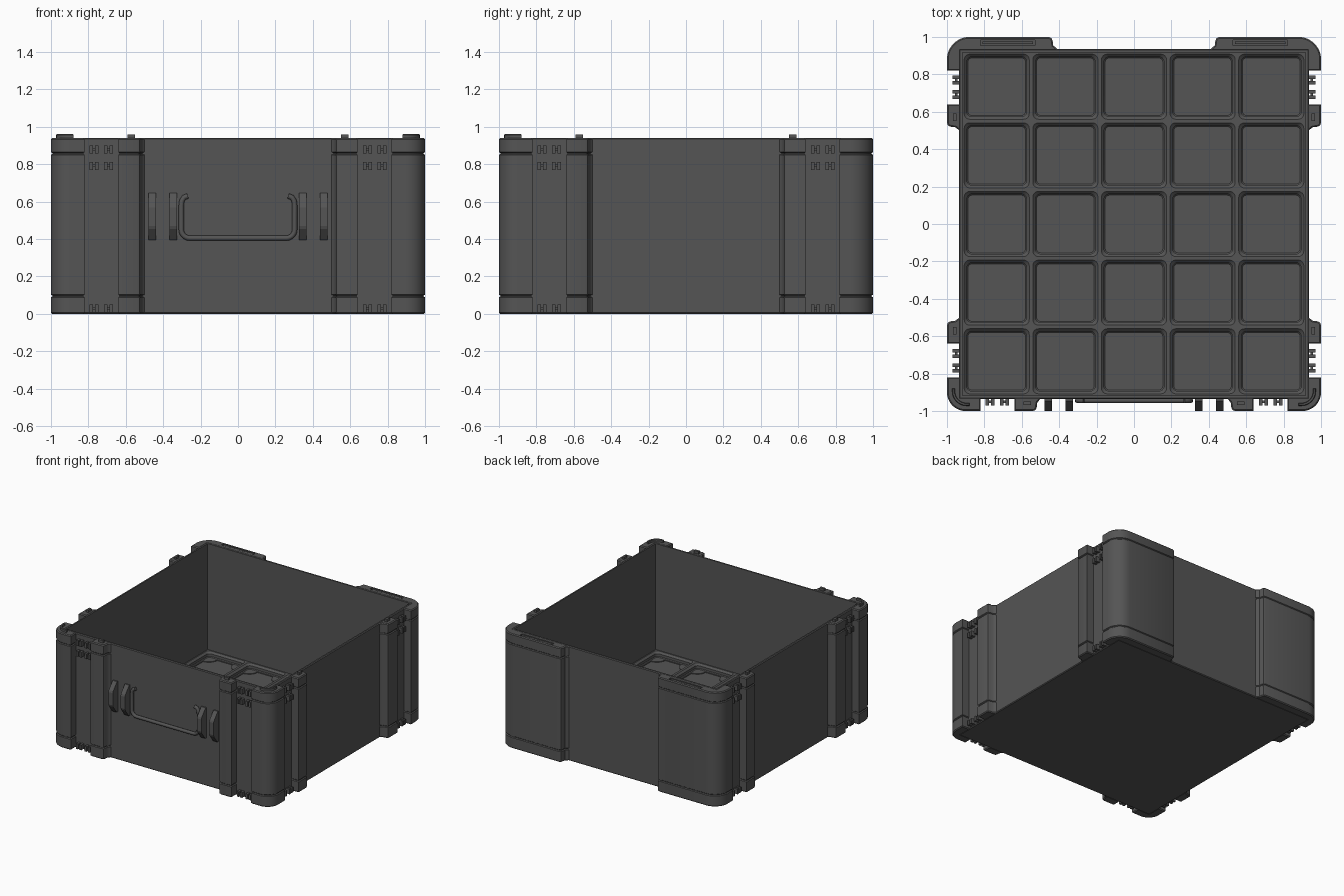
import bpy, bmesh, math
from mathutils import Vector

if "Cube" in bpy.data.objects:
    bpy.data.objects.remove(bpy.data.objects["Cube"])

grey = bpy.data.materials.new("dark_grey")
grey.diffuse_color = (0.09, 0.09, 0.09, 1)
grey.use_nodes = True
grey.node_tree.nodes["Principled BSDF"].inputs["Base Color"].default_value = grey.diffuse_color

TOP, WALL = 0.94, 0.935
PITCH, N = 0.367, 5
RIM = 0.07


def finish(name, bm, smooth=True):
    bmesh.ops.remove_doubles(bm, verts=bm.verts, dist=1e-5)
    bmesh.ops.recalc_face_normals(bm, faces=bm.faces)
    me = bpy.data.meshes.new(name)
    bm.to_mesh(me)
    bm.free()
    me.materials.append(grey)
    ob = bpy.data.objects.new(name, me)
    bpy.context.collection.objects.link(ob)
    if smooth:
        bpy.ops.object.select_all(action='DESELECT')
        ob.select_set(True)
        bpy.context.view_layer.objects.active = ob
        bpy.ops.object.shade_smooth_by_angle(angle=math.radians(35))
    return ob


def offset(pts, d):
    """Move a 2D outline inward by d with mitred corners."""
    area = sum(a[0] * b[1] - b[0] * a[1] for a, b in zip(pts, pts[1:] + pts[:1]))
    s = 1 if area > 0 else -1
    out = []
    for i, p in enumerate(pts):
        p = Vector(p)
        a = (p - Vector(pts[i - 1])).normalized()
        b = (Vector(pts[(i + 1) % len(pts)]) - p).normalized()
        na, nb = Vector((-a.y, a.x)) * s, Vector((-b.y, b.x)) * s
        out.append(p + (na + nb) * (d / (1 + na.dot(nb))))
    return out


def loft(bm, rings, cap_start=True, cap_end=True):
    """Join closed rings of 3D points with quads."""
    vs = [[bm.verts.new(p) for p in r] for r in rings]
    n = len(vs[0])
    for a, b in zip(vs, vs[1:]):
        for i in range(n):
            j = (i + 1) % n
            bm.faces.new((a[i], a[j], b[j], b[i]))
    if cap_start:
        bm.faces.new(vs[0])
    if cap_end:
        bm.faces.new(vs[-1])


def prism(bm, pts, levels):
    loft(bm, [[(p[0], p[1], z) for p in offset(pts, d)] for z, d in levels])


def box(bm, x0, x1, y0, y1, z0, z1):
    prism(bm, [(x0, y0), (x1, y0), (x1, y1), (x0, y1)], [(z0, 0), (z1, 0)])


def arc(cx, cy, r, a0, a1, n=12):
    return [(cx + r * math.cos(math.radians(a0 + (a1 - a0) * i / n)),
             cy + r * math.sin(math.radians(a0 + (a1 - a0) * i / n))) for i in range(n + 1)]


def rounded(h, r, n=6):
    pts = []
    for q in range(4):
        a = q * 90
        sx, sy = [(1, 1), (-1, 1), (-1, -1), (1, -1)][q]
        pts += arc(sx * (h - r), sy * (h - r), r, a, a + 90, n)
    return pts


def notched(h, r, n=6):
    """Square whose four corners are cut by concave arcs."""
    pts = []
    for q in range(4):
        sx, sy = [(1, 1), (-1, 1), (-1, -1), (1, -1)][q]
        pts += arc(sx * h, sy * h, r, q * 90 + 270, q * 90 + 180, n)
    return pts


# open box shell
bm = bmesh.new()
inner = PITCH * N / 2
sq = lambda h, z: [(h, h, z), (-h, h, z), (-h, -h, z), (h, -h, z)]
loft(bm, [sq(WALL - 0.006, 0), sq(WALL, 0.006), sq(WALL, TOP - 0.006),
          sq(WALL - 0.006, TOP), sq(inner, TOP), sq(inner, RIM)], cap_end=False)
finish("box_shell", bm, False)

# floor grid of recessed cells with corner pads
bm = bmesh.new()
steps = [(rounded(PITCH / 2, 0), RIM), (rounded(0.174, 0.03), RIM),
         (rounded(0.160, 0.028), 0.055), (rounded(0.160, 0.028), 0.034),
         (rounded(0.154, 0.022), 0.028), (notched(0.147, 0.075), 0.028),
         (notched(0.147, 0.075), 0.022)]
for i in range(N):
    for j in range(N):
        cx, cy = (i - 2) * PITCH, (j - 2) * PITCH
        loft(bm, [[(cx + x, cy + y, z) for x, y in p] for p, z in steps], cap_start=False)
finish("floor_grid", bm)

# corner bulges and side strips share the grooved height profile
G = 0.007
LEVELS = [(0, G), (G, 0), (0.088, 0), (0.093, G), (0.098, G), (0.103, 0),
          (0.85, 0), (0.855, G), (0.86, G), (0.865, 0), (TOP - G, 0), (TOP, G)]
IN = 0.926
front = [(0.82, -IN), (0.82, -1)] + arc(0.9, -0.9, 0.1, -90, 0) + \
        [(1, -0.82), (IN, -0.82), (IN, -IN)]
back = [(IN, IN), (IN, 0.82), (1, 0.82)] + arc(0.88, 0.88, 0.12, 0, 90) + \
       [(0.455, 1), (0.441, 0.994), (0.435, 0.98), (0.432, 0.955), (0.415, 0.94), (0.40, IN)]
strip = [(0.49, IN), (0.505, 0.94), (0.517, 0.955), (0.52, 0.98),
         (0.526, 0.994), (0.54, 1), (0.64, 1), (0.64, IN)]

for s, side in ((-1, "left"), (1, "right")):
    bm = bmesh.new()
    prism(bm, [(s * x, y) for x, y in front], LEVELS)
    finish("front_corner_" + side, bm)

    bm = bmesh.new()
    prism(bm, [(s * x, y) for x, y in back], LEVELS)
    corner = finish("back_corner_" + side, bm)

    # hinge recess in the top of the back corner
    bm = bmesh.new()
    box(bm, *sorted((s * 0.53, s * 0.82)), 0.955, 0.983, TOP - 0.02, TOP + 0.05)
    cutter = finish("hinge_recess_cutter_" + side, bm, False)
    cutter.hide_render = True
    cutter.hide_viewport = True
    mod = corner.modifiers.new("hinge_recess", 'BOOLEAN')
    mod.object, mod.operation, mod.solver = cutter, 'DIFFERENCE', 'EXACT'
    bm = bmesh.new()
    box(bm, *sorted((s * 0.54, s * 0.81)), 0.963, 0.975, TOP - 0.021, TOP - 0.004)
    finish("hinge_bar_" + side, bm, False)

    # raised curved lip on the front corner
    bm = bmesh.new()
    lip = [(0.88, -0.972)] + arc(0.895, -0.895, 0.077, -90, 0) + [(0.972, -0.88)] + \
          [(0.957, -0.88)] + arc(0.895, -0.895, 0.062, 0, -90) + [(0.88, -0.957)]
    prism(bm, [(s * x, y) for x, y in lip], [(TOP - 0.01, 0), (0.957, 0), (0.961, 0.003)])
    finish("corner_lip_" + side, bm)

# latch stations: strip, locating tab and ribs in the open slot
stations = [("front_left", lambda t, o: (-t, -o)), ("front_right", lambda t, o: (t, -o)),
            ("right_front", lambda t, o: (o, -t)), ("right_back", lambda t, o: (o, t)),
            ("left_front", lambda t, o: (-o, -t)), ("left_back", lambda t, o: (-o, t))]


def plate(bm, place, t0, t1, o0, o1, z0, z1):
    prism(bm, [place(t0, o0), place(t1, o0), place(t1, o1), place(t0, o1)], [(z0, 0), (z1, 0)])


for name, place in stations:
    bm = bmesh.new()
    prism(bm, [place(*p) for p in strip], LEVELS)
    finish("latch_strip_" + name, bm)
    bm = bmesh.new()
    plate(bm, place, 0.55, 0.59, 0.948, 0.968, TOP - 0.01, 0.96)
    finish("locating_tab_" + name, bm, False)
    bm = bmesh.new()
    for z0, z1 in ((0.008, 0.05), (0.77, 0.812), (0.857, 0.9)):
        for t in (0.677, 0.707, 0.755, 0.785):
            plate(bm, place, t - 0.009, t + 0.009, 0.93, 0.97, z0, z1)
        for t in (0.692, 0.77):
            plate(bm, place, t - 0.015, t + 0.015, 0.945, 0.957, z0 + 0.015, z0 + 0.028)
    finish("latch_ribs_" + name, bm, False)

# handle brackets
side_profile = [(-0.93, 0.645), (-0.945, 0.645), (-0.995, 0.585), (-1.0, 0.57),
                (-1.0, 0.47), (-0.995, 0.455), (-0.95, 0.395), (-0.93, 0.395)]
for k, x in enumerate((-0.458, -0.347, 0.347, 0.458)):
    bm = bmesh.new()
    loft(bm, [[(x + d, y, z) for y, z in side_profile] for d in (-0.02, 0.02)])
    finish("handle_bracket_%d" % (k + 1), bm, False)

# folded carry handle
half = [(0.268, 0.63), (0.288, 0.623), (0.3, 0.605), (0.303, 0.58), (0.303, 0.45)] + \
       arc(0.258, 0.45, 0.045, -10, -90, 6)
path = half + [(-x, z) for x, z in reversed(half)]
cu = bpy.data.curves.new("carry_handle", 'CURVE')
cu.dimensions = '3D'
cu.bevel_depth, cu.bevel_resolution, cu.use_fill_caps = 0.014, 2, True
sp = cu.splines.new('POLY')
sp.points.add(len(path) - 1)
for pt, (x, z) in zip(sp.points, path):
    pt.co = (x, -0.944, z, 1)
cu.materials.append(grey)
handle = bpy.data.objects.new("carry_handle", cu)
bpy.context.collection.objects.link(handle)
bpy.ops.object.select_all(action='DESELECT')
handle.select_set(True)
bpy.context.view_layer.objects.active = handle
bpy.ops.object.convert(target='MESH')
